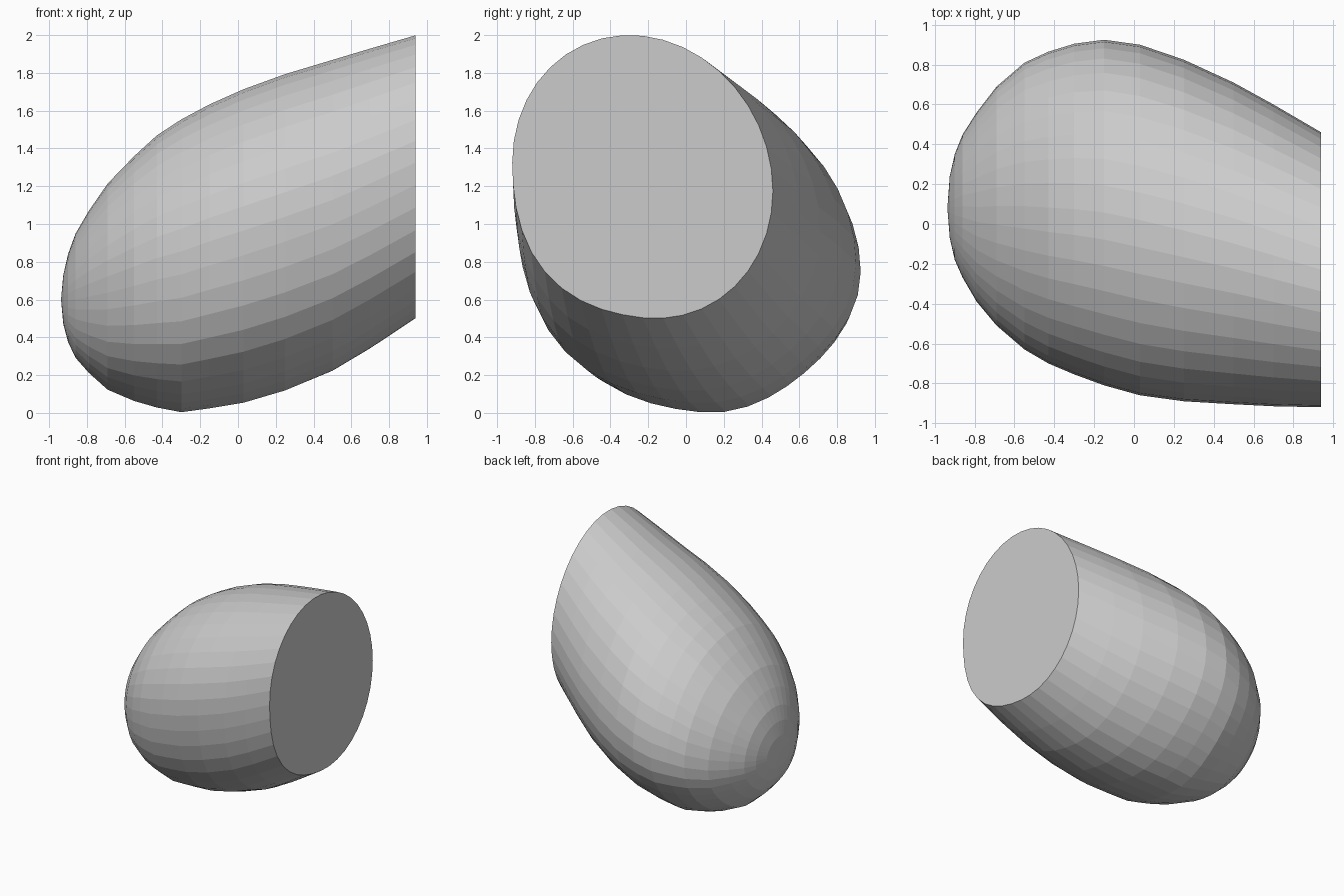
import bpy, bmesh, math

if "Cube" in bpy.data.objects:
    bpy.data.objects.remove(bpy.data.objects["Cube"])

SIDES = 40
# Cross-section stations along x: x, y min, y max, z min, z max
STATIONS = [
    (-0.925, -0.07, 0.24, 0.47, 0.73),
    (-0.90, -0.18, 0.35, 0.375, 0.84),
    (-0.86, -0.27, 0.45, 0.29, 0.95),
    (-0.79, -0.39, 0.56, 0.21, 1.07),
    (-0.69, -0.51, 0.69, 0.12, 1.215),
    (-0.55, -0.63, 0.81, 0.06, 1.36),
    (-0.43, -0.70, 0.865, 0.025, 1.47),
    (-0.30, -0.755, 0.905, 0.0, 1.555),
    (-0.15, -0.81, 0.925, 0.02, 1.635),
    (0.03, -0.86, 0.90, 0.05, 1.715),
    (0.25, -0.89, 0.825, 0.115, 1.795),
    (0.50, -0.905, 0.71, 0.22, 1.87),
    (0.70, -0.915, 0.60, 0.34, 1.93),
    (0.94, -0.92, 0.46, 0.50, 2.0),
]
SKEW = math.asin(-0.10)


def ring(bm, station):
    """One slightly skewed, egg-shaped cross-section."""
    x, y0, y1, z0, z1 = station
    cy, cz = (y0 + y1) / 2, (z0 + z1) / 2
    a, b = (y1 - y0) / 2, (z1 - z0) / 2
    fade = min(1, max(0, (0.94 - x) / 1.1))
    verts = []
    for i in range(SIDES):
        t = 2 * math.pi * i / SIDES
        c, s = math.cos(t), math.sin(t)
        k = 1.0
        if s < 0:
            # fuller at the lower front, flatter at the lower back
            k += (0.06 if c < 0 else -0.06 * fade) * math.sin(2 * t) ** 2
        verts.append(bm.verts.new((x, cy + k * a * c, cz + k * b * math.sin(t + SKEW))))
    return verts


# Tilted egg body, cut flat at +x
bm = bmesh.new()
rings = [ring(bm, st) for st in STATIONS]
for r0, r1 in zip(rings, rings[1:]):
    for i in range(SIDES):
        j = (i + 1) % SIDES
        bm.faces.new((r0[i], r0[j], r1[j], r1[i]))

# Blunt nose and flat cut face
nose = bm.verts.new((-0.937, 0.08, 0.60))
for i in range(SIDES):
    bm.faces.new((nose, rings[0][(i + 1) % SIDES], rings[0][i]))
bm.faces.new(rings[-1])
bmesh.ops.recalc_face_normals(bm, faces=bm.faces)

mesh = bpy.data.meshes.new("cut_egg_body")
bm.to_mesh(mesh)
bm.free()
bpy.context.collection.objects.link(bpy.data.objects.new("cut_egg_body", mesh))
